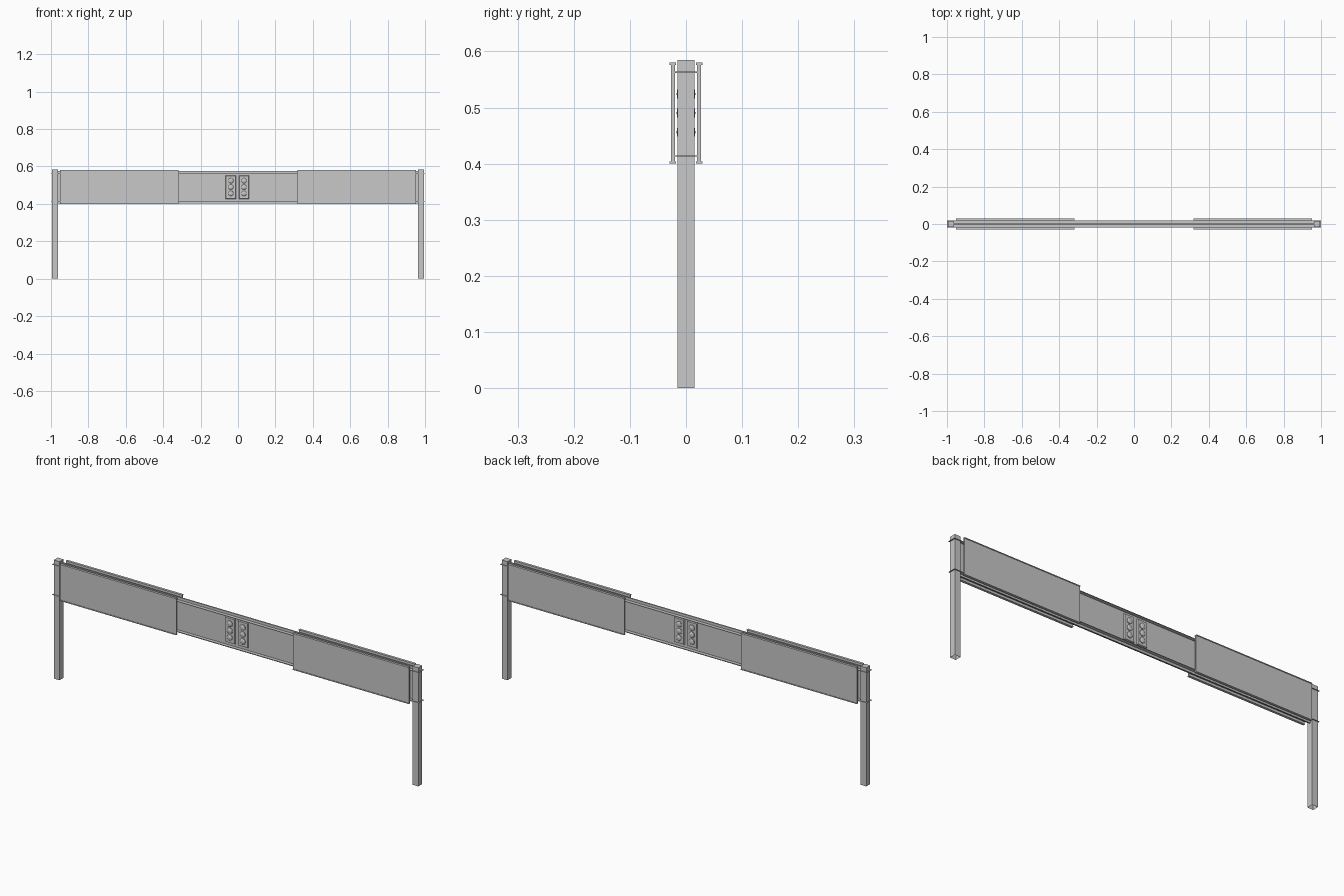
import bpy
import bmesh
from math import pi
from mathutils import Matrix, Vector

cube = bpy.data.objects.get("Cube")
if cube:
    bpy.data.objects.remove(cube, do_unlink=True)

steel = bpy.data.materials.new("light_steel_grey")
steel.use_nodes = True
GREY = (0.58, 0.58, 0.58, 1)
steel.diffuse_color = GREY
steel.node_tree.nodes["Principled BSDF"].inputs["Base Color"].default_value = GREY


def finish(name, bm):
    mesh = bpy.data.meshes.new(name)
    bm.to_mesh(mesh)
    bm.free()
    mesh.materials.append(steel)
    obj = bpy.data.objects.new(name, mesh)
    bpy.context.collection.objects.link(obj)


def add_box(bm, lo, hi):
    lo, hi = Vector(lo), Vector(hi)
    place = Matrix.Translation((lo + hi) / 2) @ Matrix.Diagonal((*(hi - lo), 1))
    bmesh.ops.create_cube(bm, size=1, matrix=place)


def box(name, lo, hi):
    bm = bmesh.new()
    add_box(bm, lo, hi)
    finish(name, bm)


def post(name, x):
    """Square tube, closed on top and open at the foot."""
    bm = bmesh.new()
    add_box(bm, (x - 0.0155, -0.0155, 0), (x + 0.0155, 0.0155, 0.585))
    foot = [f for f in bm.faces if f.normal.z < -0.5]
    bmesh.ops.delete(bm, geom=foot, context='FACES_ONLY')
    finish(name, bm)


def sign_panel(name, x, side):
    """Flat board with a thicker lip along its top and bottom."""
    bm = bmesh.new()
    half, low, high, lip = 0.317, 0.4, 0.58, 0.004
    y = side * 0.0235
    add_box(bm, (x - half, y - 0.0035, low), (x + half, y + 0.0035, high))
    for z in (low, high - lip):
        add_box(bm, (x - half, y - 0.006, z), (x + half, y + 0.006, z + lip))
    finish(name, bm)


def signal(name, x, side):
    """Backing plate with sloped edges and three domed lamps."""
    bm = bmesh.new()
    half, low, high, slope = 0.029, 0.426, 0.554, 0.004
    add_box(bm, (x - half, min(0, side * 0.009), low),
            (x + half, max(0, side * 0.009), high))
    middle = (low + high) / 2
    for v in bm.verts:
        if v.co.y * side > 0.008:
            v.co.x += slope if v.co.x < x else -slope
            v.co.z += slope if v.co.z < middle else -slope
    for z in (0.456, 0.49, 0.524):
        spot = Matrix.Translation((x, side * 0.009, z)) @ Matrix.Rotation(pi / 2, 4, 'X')
        bmesh.ops.create_cone(bm, cap_ends=True, segments=20, radius1=0.015,
                              radius2=0.015, depth=0.005, matrix=spot)
        dome = Matrix.Translation((x, side * 0.011, z)) @ Matrix.Diagonal((1, 0.4, 1, 1))
        bmesh.ops.create_uvsphere(bm, u_segments=16, v_segments=10,
                                  radius=0.014, matrix=dome)
    finish(name, bm)


# Girder: upright web plate with two thin flanges running past the posts
box("girder_web", (-0.965, -0.003, 0.402), (0.965, 0.003, 0.577))
for name, z in (("upper_flange", 0.563), ("lower_flange", 0.414)):
    box(name, (-1, -0.02, z - 0.001), (1, 0.02, z + 0.001))

# Posts, and boards and signals on both faces
for hand, direction in (("right", -1), ("left", 1)):
    post(f"{hand}_post", direction * 0.979)
    for face, side in (("front", -1), ("back", 1)):
        sign_panel(f"{face}_{hand}_sign_panel", direction * 0.635, side)
        signal(f"{face}_{hand}_signal", direction * 0.035 - 0.003, side)
